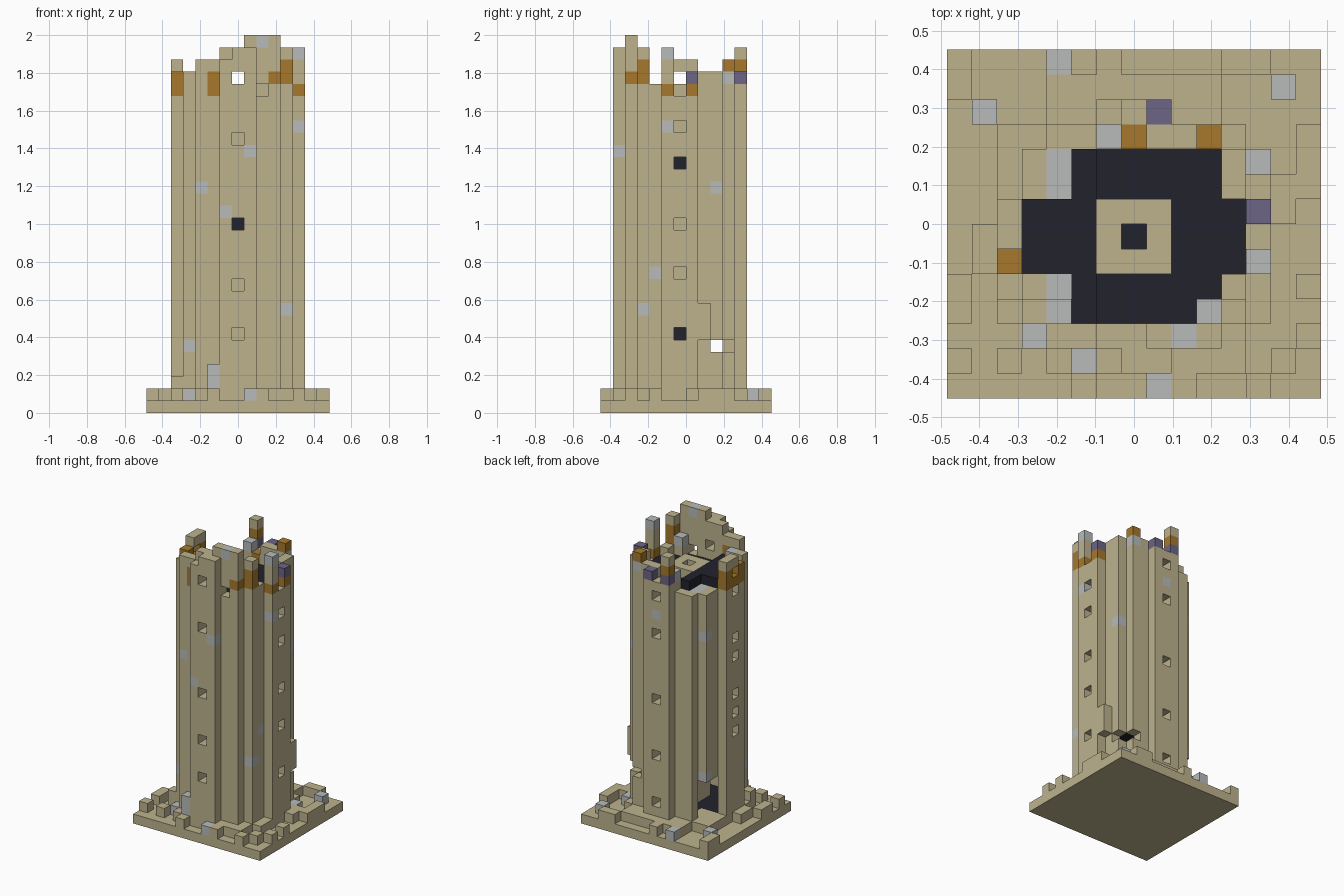
import bpy, bmesh, math, random

cube = bpy.data.objects.get("Cube")
if cube:
    bpy.data.objects.remove(cube, do_unlink=True)

random.seed(4)
U = 2 / 31                    # block size
NX, NY = 15, 14               # plinth size in blocks
CX, CY = 7, 6                 # tower axis


def material(name, rgb):
    m = bpy.data.materials.new(name)
    m.use_nodes = True
    m.diffuse_color = (*rgb, 1)
    bsdf = next(n for n in m.node_tree.nodes if n.type == 'BSDF_PRINCIPLED')
    bsdf.inputs["Base Color"].default_value = (*rgb, 1)
    return m


SAND, GREY, RUST, DARK, PURPLE = range(5)
mats = [material("sandstone", (.51, .45, .27)), material("pale_grey", (.48, .5, .5)),
        material("rust_orange", (.38, .19, .025)), material("near_black", (.016, .016, .027)),
        material("dusty_purple", (.15, .13, .235))]

parts = {n: {} for n in ("plinth", "rubble", "tower_wall", "central_pillar", "spiral_stair")}


def put(part, i, j, ks, colour=SAND):
    for k in ks:
        parts[part][i, j, k] = colour


def in_tower(dx, dy):
    a, b = sorted((abs(dx), abs(dy)))
    return b <= 5 and a <= {5: 1, 4: 3}.get(b, 3)


def in_hollow(dx, dy):
    if abs(dy) <= 1:
        return abs(dx) <= 4
    return abs(dy) <= 3 and -2 <= dx <= 3 and (dx, dy) != (3, -3)


# Ruined wall top, by direction and then by single column
special = {(6, 1): 29, (7, 1): 30, (8, 1): 30, (4, 2): 29, (5, 2): 29, (6, 2): 30, (7, 2): 30,
           (2, 6): 29, (2, 7): 29, (12, 5): 30, (12, 6): 27, (11, 3): 30,
           (10, 10): 29, (6, 11): 30, (7, 11): 27, (7, 10): 27}


def wall_top(i, j):
    if (i, j) in special:
        return special[i, j]
    if j == 2 and i >= 8:
        return 31
    if j == 4:
        return 27
    if i <= 5 and j >= 8:
        return 26
    return 28


# Plinth slab
for i in range(NX):
    for j in range(NY):
        put("plinth", i, j, [0])

# Tower wall, hollow floor, spiral stair and pillar
for i in range(NX):
    for j in range(NY):
        dx, dy = i - CX, j - CY
        if not in_tower(dx, dy):
            continue
        if not in_hollow(dx, dy):
            put("tower_wall", i, j, range(1, wall_top(i, j)))
        elif max(abs(dx), abs(dy)) == 1:
            put("central_pillar", i, j, range(1, 27))
        elif dx == dy == 0:
            put("spiral_stair", i, j, [1, 24], DARK)
        else:
            turn = math.atan2(dy, dx) / math.tau % 1
            step = int(6 + 14 * turn)
            put("spiral_stair", i, j, [1, step, step - 1], DARK)
            if step + 14 < 26:
                put("spiral_stair", i, j, [step + 14, step + 13], DARK)
            put("spiral_stair", i, j, [25, 26] if dx <= -2 else [25], DARK)

wall = parts["tower_wall"]

# Window openings on the four sides
windows = {(0, -1): (6, 10, 15, 22, 27), (1, 0): (6, 11, 15, 20, 23, 26),
           (0, 1): (3, 8, 14, 21, 25), (-1, 0): (10, 12, 14, 18, 20, 25, 27)}
for (sx, sy), levels in windows.items():
    for k in levels:
        for d in (4, 5):
            wall.pop((CX + sx * d, CY + sy * d, k), None)

# Breaches in the rear corners and the missing front block
for i in (3, 4):
    for j in (8, 9):
        for k in range(2, 6):
            wall.pop((i, j, k), None)
for i, j, k in [(11, 9, 5), (10, 10, 5), (10, 9, 5), (9, 2, 26)]:
    wall.pop((i, j, k), None)
put("tower_wall", 12, 8, range(6, 9))
put("tower_wall", 5, 1, (2, 3), GREY)
put("tower_wall", 2, 3, (2,))

# Rubble skirt around the tower foot
for i in range(NX):
    for j in range(NY):
        dx, dy = i - CX, j - CY
        r = math.hypot(dx, dy)
        if not in_tower(dx, dy) and (r < 6 or random.random() < (.45 if r < 7 else .2)):
            put("rubble", i, j, [1])
for i, j in [(4, 13), (1, 11), (13, 12), (12, 9), (8, 0), (3, 2)]:
    put("rubble", i, j, [1], GREY)


# Coloured blocks in the wall
def tint(colour, cells):
    for c in cells:
        if c in wall:
            wall[c] = colour


tint(GREY, [(6, 1, 16), (8, 1, 21), (4, 2, 18), (12, 5, 23), (11, 3, 8), (3, 3, 5), (11, 9, 18),
            (11, 4, 11), (7, 11, 23), (3, 9, 21), (3, 9, 6), (12, 5, 29), (9, 2, 30), (10, 10, 27)])
tint(GREY, [(i, j, wall_top(i, j) - 1) for i, j in [(4, 3), (4, 4), (4, 8), (4, 9), (10, 3), (6, 10)]])
tint(RUST, [(i, j, k) for i, j in [(2, 5), (2, 6), (2, 7), (5, 2)] for k in (26, 27)])
tint(RUST, [(10, 2, 27), (11, 3, 27), (11, 3, 28), (12, 5, 26), (12, 6, 26), (12, 7, 26),
            (10, 10, 28), (7, 10, 26), (6, 11, 28)])
tint(PURPLE, [(12, 7, 27)] + [(i, 11, 27) for i in (6, 7, 8)])

# Skin each part with only its exposed block faces
filled = set().union(*parts.values())


def skin(name, cells):
    bm = bmesh.new()
    corners = {}

    def vert(p):
        if p not in corners:
            corners[p] = bm.verts.new(((p[0] - NX / 2) * U, (p[1] - NY / 2) * U, p[2] * U))
        return corners[p]

    for cell, colour in cells.items():
        for axis in range(3):
            u, v = (axis + 1) % 3, (axis + 2) % 3
            for side in (0, 1):
                near = list(cell)
                near[axis] += 2 * side - 1
                if tuple(near) in filled:
                    continue
                loop = []
                for a, b in ((0, 0), (1, 0), (1, 1), (0, 1)):
                    p = list(cell)
                    p[axis] += side
                    p[u] += a
                    p[v] += b
                    loop.append(vert(tuple(p)))
                face = bm.faces.new(loop if side else loop[::-1])
                face.material_index = colour
    mesh = bpy.data.meshes.new(name)
    bm.to_mesh(mesh)
    bm.free()
    for m in mats:
        mesh.materials.append(m)
    bpy.context.collection.objects.link(bpy.data.objects.new(name, mesh))


for name, cells in parts.items():
    skin(name, cells)
